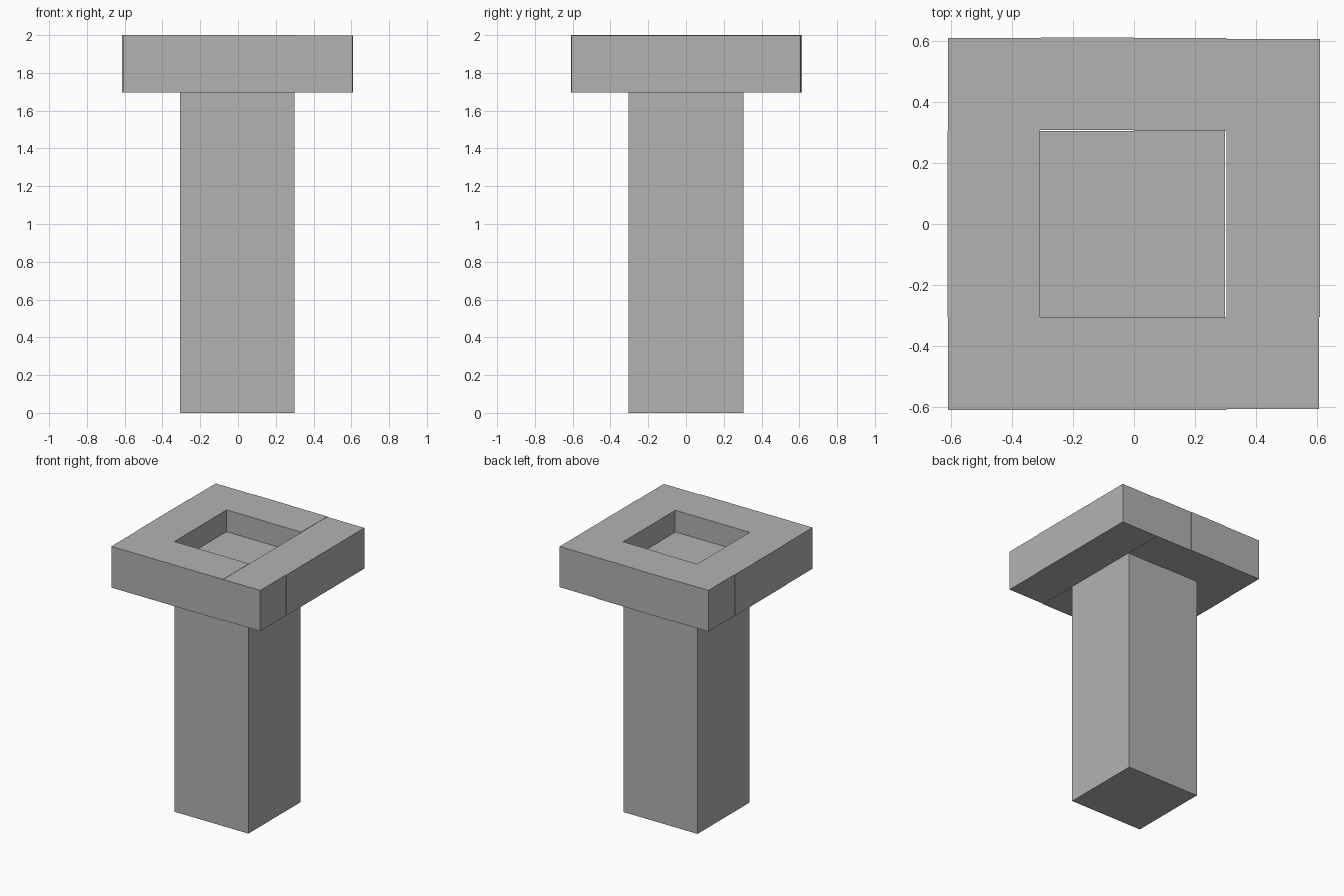
import bpy
import bmesh

cube = bpy.data.objects.get("Cube")
if cube:
    bpy.data.objects.remove(cube, do_unlink=True)

GREY = (0.448, 0.448, 0.448, 1.0)
stone = bpy.data.materials.new("stone grey")
stone.use_nodes = True
stone.diffuse_color = GREY
stone.node_tree.nodes["Principled BSDF"].inputs["Base Color"].default_value = GREY


def prism(name, outline, bottom, top):
    """Extrude a flat outline upward into a solid."""
    bm = bmesh.new()
    face = bm.faces.new([bm.verts.new((x, y, bottom)) for x, y in outline])
    grown = bmesh.ops.extrude_face_region(bm, geom=[face], use_keep_orig=True)
    verts = [v for v in grown["geom"] if isinstance(v, bmesh.types.BMVert)]
    bmesh.ops.translate(bm, verts=verts, vec=(0, 0, top - bottom))
    bmesh.ops.recalc_face_normals(bm, faces=bm.faces)
    mesh = bpy.data.meshes.new(name)
    bm.to_mesh(mesh)
    bm.free()
    mesh.materials.append(stone)
    obj = bpy.data.objects.new(name, mesh)
    bpy.context.collection.objects.link(obj)
    return obj


OUT, MID = 0.61, 0.305      # outer and inner half widths of the collar
SEAM = 0.304                # where the collar meets its side bar
STEP = 0.003                # small misalignment between blocks
BASE, TOP = 1.695, 2.0

# Square shaft; its top is the sunken floor inside the collar
prism("shaft", [(-MID - STEP, -MID), (0.299, -MID), (0.299, MID), (-MID - STEP, MID)],
      0, 1.84)

# Three-sided collar, with the slightly shifted blocks at the back and left
prism("collar", [
    (SEAM, -OUT), (-OUT, -OUT), (-OUT, -MID),
    (-OUT - STEP, -MID), (-OUT - STEP, MID), (-OUT, MID), (-OUT, OUT),
    (-MID, OUT), (-MID, OUT + STEP), (0, OUT + STEP), (0, OUT), (SEAM, OUT),
    (SEAM, MID), (0, MID), (0, MID + STEP), (-MID - STEP, MID + STEP),
    (-MID - STEP, -MID), (SEAM, -MID),
], BASE, TOP)

# Bar closing the open side of the collar, with a set-back front corner
prism("side_bar", [
    (SEAM, -OUT + STEP), (OUT - STEP, -OUT + STEP), (OUT - STEP, -MID),
    (OUT, -MID), (OUT, OUT - STEP), (SEAM, OUT - STEP),
], BASE + 0.002, TOP - 0.002)
